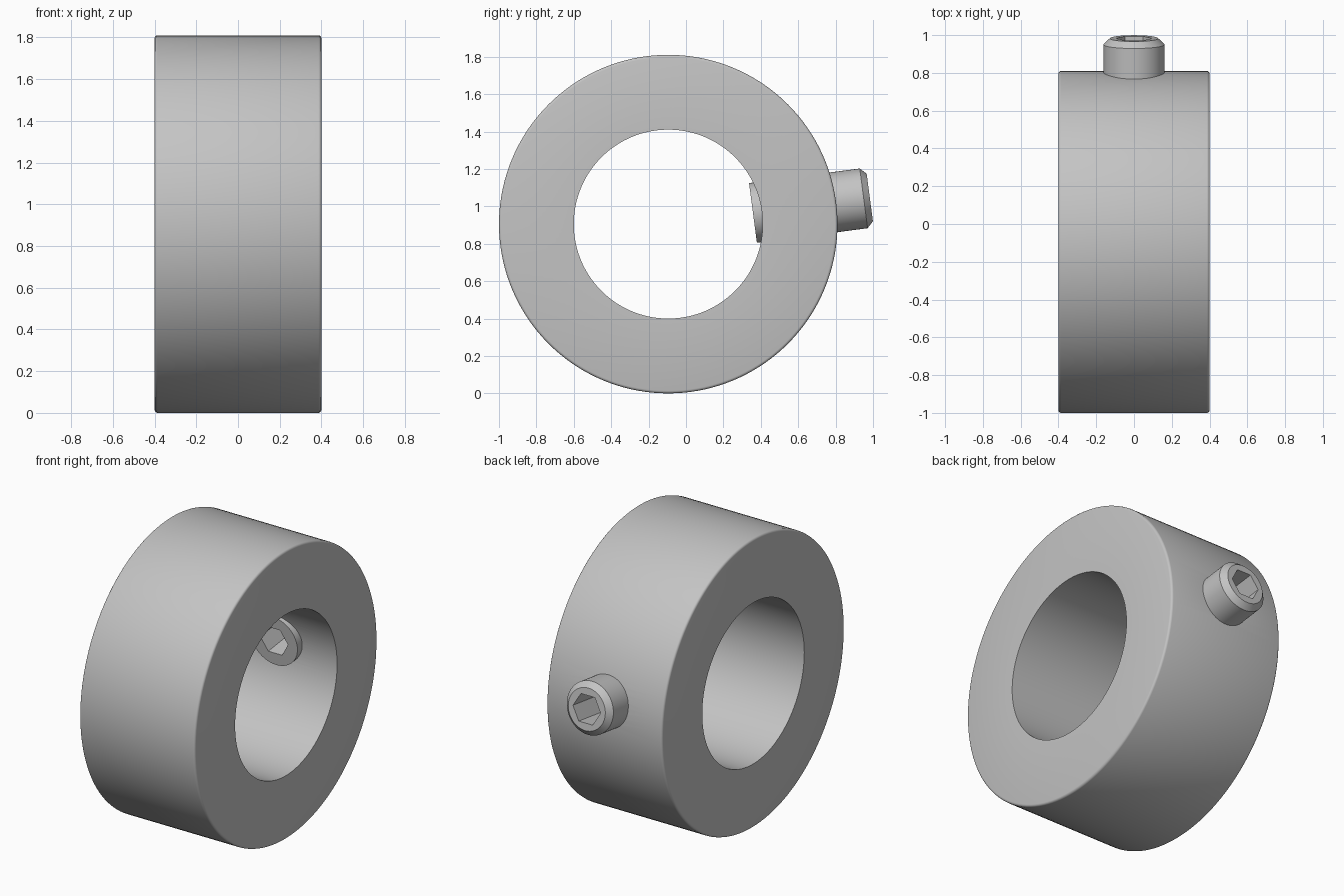
import bpy, bmesh
from math import sin, cos, pi, radians
from mathutils import Vector

cube = bpy.data.objects.get("Cube")
if cube:
    bpy.data.objects.remove(cube, do_unlink=True)

GREY = (0.55, 0.55, 0.55, 1)
steel = bpy.data.materials.new("plain_grey_steel")
steel.use_nodes = True
steel.diffuse_color = GREY
steel.node_tree.nodes["Principled BSDF"].inputs["Base Color"].default_value = GREY


def hexagon(apothem):
    return lambda a: apothem / cos(a % (pi / 3) - pi / 6)


def lathe(name, profile, segments, location, rotation):
    """Revolve a closed profile of (radius or radius function, height)."""
    bm = bmesh.new()
    rings = []
    for radius, height in profile:
        ring = []
        for i in range(segments):
            a = 2 * pi * i / segments
            r = radius(a + 1e-6) if callable(radius) else radius
            ring.append(bm.verts.new((r * cos(a), r * sin(a), height)))
        rings.append(ring)
    for k, low in enumerate(rings):
        high = rings[(k + 1) % len(rings)]
        for i in range(segments):
            j = (i + 1) % segments
            bm.faces.new((low[i], low[j], high[j], high[i]))
    bmesh.ops.recalc_face_normals(bm, faces=bm.faces)
    mesh = bpy.data.meshes.new(name)
    bm.to_mesh(mesh)
    bm.free()
    mesh.materials.append(steel)
    obj = bpy.data.objects.new(name, mesh)
    obj.location, obj.rotation_euler = location, rotation
    bpy.context.collection.objects.link(obj)
    return obj


def activate(obj):
    bpy.ops.object.select_all(action="DESELECT")
    obj.select_set(True)
    bpy.context.view_layer.objects.active = obj


centre = Vector((0, -0.095, 0.905))
tilt = radians(7.5)
screw_turn = (tilt - pi / 2, 0, 0)

# Collar with softly rounded outer rims
outer, bore, half, soft = 0.905, 0.505, 0.4, 0.014
arc = [(outer - soft + soft * cos(t), half - soft + soft * sin(t))
       for t in (0, pi / 6, pi / 3, pi / 2)]
profile = ([(bore, -half)] + [(r, -h) for r, h in reversed(arc)]
           + arc + [(bore, half)])
collar = lathe("collar", profile, 144, centre, (0, pi / 2, 0))

# Radial hole through the collar wall for the screw
bpy.ops.mesh.primitive_cylinder_add(
    vertices=48, radius=0.14, depth=0.6,
    location=centre + Vector((0, cos(tilt), sin(tilt))) * 0.7, rotation=screw_turn)
cutter = bpy.context.object
cutter.name = "screw_hole_cutter"
cutter.hide_render = True
cutter.data.materials.append(steel)
hole = collar.modifiers.new("screw_hole", "BOOLEAN")
hole.operation, hole.object, hole.solver = "DIFFERENCE", cutter, "EXACT"
activate(collar)
bpy.ops.object.modifier_apply(modifier=hole.name)
bpy.data.objects.remove(cutter, do_unlink=True)

# Set screw with a chamfered outer end and a hexagonal socket running through
socket = hexagon(0.083)
screw = lathe("set_screw",
              [(socket, 0.457), (0.161, 0.457), (0.161, 1.054),
               (0.128, 1.087), (socket, 1.087)],
              72, centre, screw_turn)

for part in (collar, screw):
    activate(part)
    bpy.ops.object.shade_smooth_by_angle(angle=radians(31))
